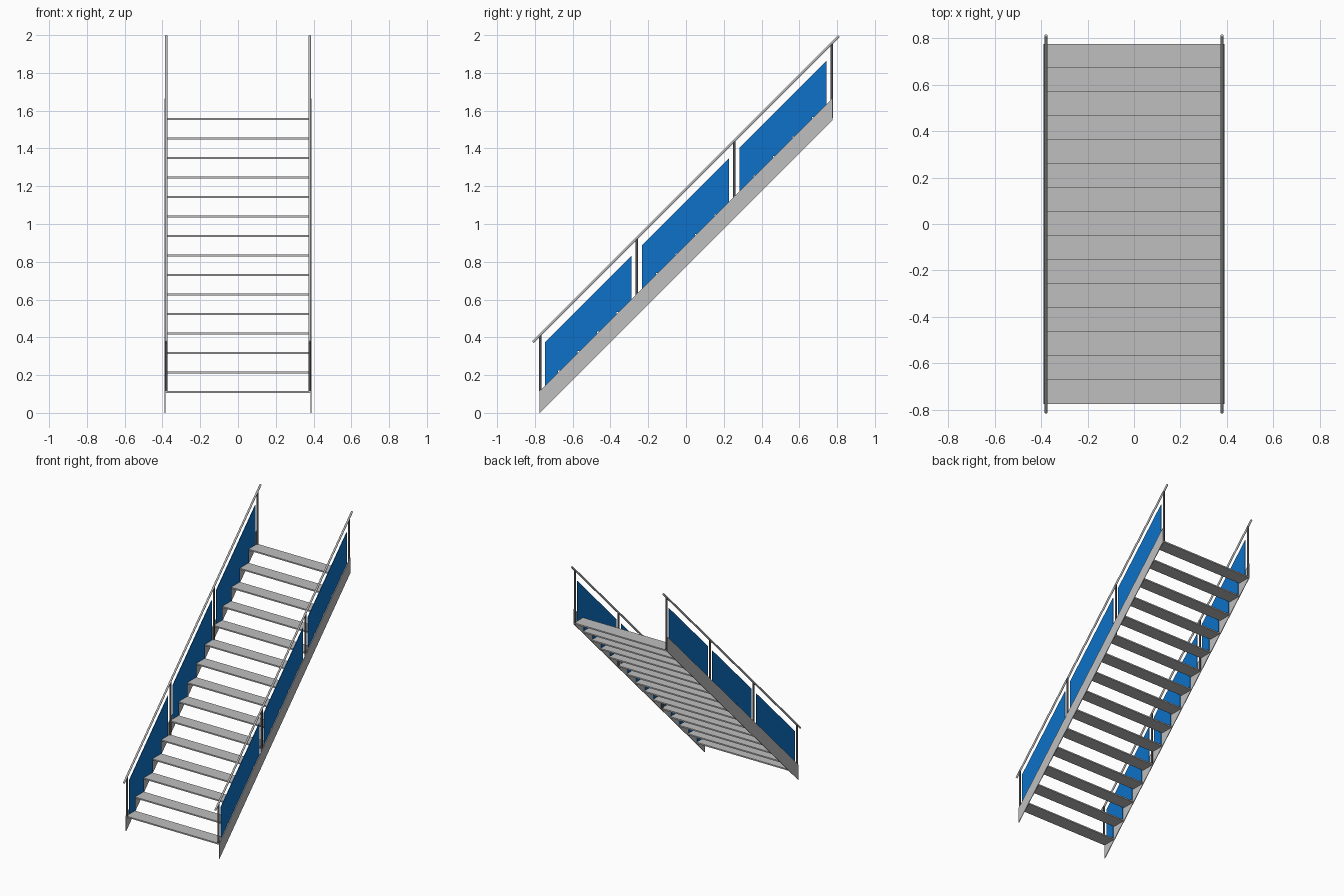
import bpy, bmesh, math
from mathutils import Vector, Matrix

old = bpy.data.objects.get("Cube")
if old:
    bpy.data.objects.remove(old, do_unlink=True)

STEPS = 15
HALF = 0.775                 # half of the run
STEP = 2 * HALF / STEPS      # rise equals going
BASE = 0.115                 # height of the first tread
RAIL_X = 0.379
RAIL_OFF = 1.185             # rail height at y = 0


def material(name, rgb, rough=0.6):
    m = bpy.data.materials.new(name)
    m.use_nodes = True
    m.diffuse_color = (*rgb, 1)
    bsdf = m.node_tree.nodes["Principled BSDF"]
    bsdf.inputs["Base Color"].default_value = (*rgb, 1)
    bsdf.inputs["Roughness"].default_value = rough
    return m


GREY = material("light grey metal", (0.52, 0.52, 0.52))
DARK = material("dark grey post", (0.08, 0.08, 0.085))
BLUE = material("blue panel", (0.004, 0.165, 0.58))


def finish(name, bm, mat):
    bmesh.ops.recalc_face_normals(bm, faces=bm.faces)
    mesh = bpy.data.meshes.new(name)
    bm.to_mesh(mesh)
    bm.free()
    mesh.materials.append(mat)
    obj = bpy.data.objects.new(name, mesh)
    bpy.context.collection.objects.link(obj)
    return obj


def plate(name, outline, x0, x1, mat):
    """Extrude a (y, z) outline from x0 to x1."""
    bm = bmesh.new()
    face = bm.faces.new([bm.verts.new((x0, y, z)) for y, z in outline])
    ext = bmesh.ops.extrude_face_region(bm, geom=[face])["geom"]
    verts = [v for v in ext if isinstance(v, bmesh.types.BMVert)]
    bmesh.ops.translate(bm, verts=verts, vec=(x1 - x0, 0, 0))
    return finish(name, bm, mat)


def tube(name, a, b, radius, mat):
    """Round bar between two points."""
    a, b = Vector(a), Vector(b)
    turn = (b - a).to_track_quat('Z', 'Y').to_matrix().to_4x4()
    bm = bmesh.new()
    bmesh.ops.create_cone(bm, cap_ends=True, segments=16, radius1=radius,
                          radius2=radius, depth=(b - a).length,
                          matrix=Matrix.Translation((a + b) / 2) @ turn)
    for f in bm.faces:
        f.smooth = len(f.verts) == 4
    for e in bm.edges:
        e.smooth = all(f.smooth for f in e.link_faces)
    return finish(name, bm, mat)


def tread_z(y):
    i = min(STEPS - 1, max(0, math.floor((y + HALF) / STEP)))
    return BASE + i * STEP


def panel_outline(y0, y1, gap=0.005):
    """Sloping top edge, stepped bottom edge that clears each tread."""
    pts = [(y1, y1 + 1.12), (y0, y0 + 1.12), (y0, tread_z(y0) + gap)]
    for i in range(1, STEPS):
        nose = -HALF + i * STEP - gap
        if y0 < nose < y1:
            z = BASE + i * STEP + gap
            pts += [(nose, z - STEP), (nose, z)]
    pts.append((y1, pts[-1][1]))
    return pts


# Treads
for i in range(STEPS):
    y, z = -HALF + i * STEP, BASE + i * STEP
    plate(f"tread_{i + 1}", [(y, z - 0.01), (y + STEP, z - 0.01), (y + STEP, z), (y, z)],
          -0.384, 0.384, GREY)

post_ys = [-0.772, -0.26, 0.256, 0.772]
for side, s in (("left", 1), ("right", -1)):
    # Stringer
    plate(f"{side}_stringer",
          [(-HALF, 0), (HALF, 2 * HALF), (HALF, 2 * HALF + BASE), (-HALF, BASE)],
          s * 0.384, s * 0.389, GREY)
    # Posts standing on the treads
    for n, y in enumerate(post_ys):
        tube(f"{side}_post_{n + 1}", (s * RAIL_X, y, tread_z(y)),
             (s * RAIL_X, y, y + RAIL_OFF), 0.007, DARK)
    # Infill panels between the posts
    for n, (a, b) in enumerate(zip(post_ys, post_ys[1:])):
        plate(f"{side}_panel_{n + 1}", panel_outline(a + 0.026, b - 0.028),
              s * (RAIL_X - 0.002), s * (RAIL_X + 0.002), BLUE)
    # Handrail
    tube(f"{side}_handrail", (s * RAIL_X, -0.81, RAIL_OFF - 0.81),
         (s * RAIL_X, 0.81, RAIL_OFF + 0.81), 0.007, GREY)
